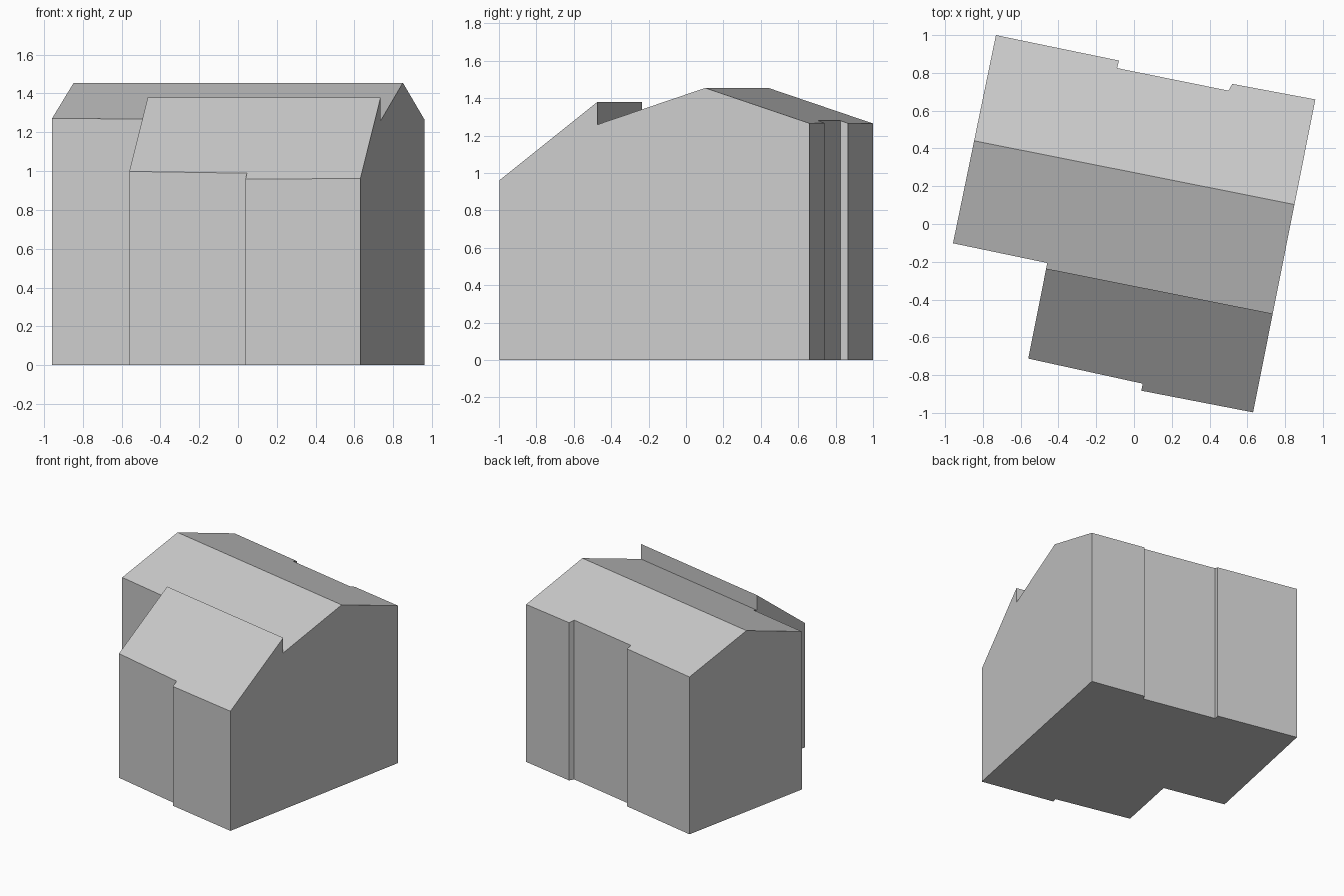
import bpy, bmesh, math
from mathutils import Matrix, Vector

cube = bpy.data.objects.get("Cube")
if cube:
    bpy.data.objects.remove(cube, do_unlink=True)

grey = bpy.data.materials.new("plain_grey")
grey.use_nodes = True
colour = (0.6, 0.6, 0.6, 1)
grey.diffuse_color = colour
grey.node_tree.nodes["Principled BSDF"].inputs["Base Color"].default_value = colour

RIGHT_U, WING_U = 0.813, -0.41      # side walls
RIDGE_V, STEP_V = 0.267, -0.322     # ridge line and step between the roofs
RIDGE_Z, STEP_Z = 1.455, 1.38
PITCH, WING_PITCH = 0.333, 0.785


def add_block(bm, outline, slopes):
    """Extrude an outline, then trim it under roof slopes (v, z, rise)."""
    part = bmesh.new()
    base = part.faces.new([part.verts.new((u, v, 0)) for u, v in outline])
    top = bmesh.ops.extrude_face_region(part, geom=[base], use_keep_orig=True)
    moved = [e for e in top["geom"] if isinstance(e, bmesh.types.BMVert)]
    bmesh.ops.translate(part, verts=moved, vec=(0, 0, 3))
    for v, z, rise in slopes:
        cut = bmesh.ops.bisect_plane(
            part, geom=part.verts[:] + part.edges[:] + part.faces[:],
            plane_co=(0, v, z), plane_no=Vector((0, -rise, 1)), clear_outer=True)
        edges = [e for e in cut["geom_cut"] if isinstance(e, bmesh.types.BMEdge)]
        bmesh.ops.holes_fill(part, edges=edges, sides=0)
    mesh = bpy.data.meshes.new("block")
    part.to_mesh(mesh)
    part.free()
    bm.from_mesh(mesh)
    bpy.data.meshes.remove(mesh)


bm = bmesh.new()

# main gabled block, with a shallow recess in the back wall
add_block(bm, [
    (-0.92, -0.287), (WING_U, -0.292), (WING_U, STEP_V), (RIGHT_U, STEP_V),
    (RIGHT_U, 0.834), (0.366, 0.829), (0.353, 0.79), (-0.249, 0.792),
    (-0.247, 0.833), (-0.912, 0.838)],
    [(RIDGE_V, RIDGE_Z, PITCH), (RIDGE_V, RIDGE_Z, -PITCH)])

# front wing with a single slope and a small jog in its front wall
add_block(bm, [
    (WING_U, STEP_V), (WING_U, -0.808), (0.21, -0.82), (0.21, -0.858),
    (RIGHT_U, -0.855), (RIGHT_U, STEP_V)],
    [(STEP_V, STEP_Z, WING_PITCH)])

# open the shared wall, keeping only the upstand above the main roof
eave_z = RIDGE_Z - PITCH * (RIDGE_V - STEP_V)
bmesh.ops.bisect_plane(bm, geom=bm.verts[:] + bm.edges[:] + bm.faces[:],
                       plane_co=(0, 0, eave_z), plane_no=(0, 0, 1))
bmesh.ops.remove_doubles(bm, verts=bm.verts[:], dist=0.002)
shared = [f for f in bm.faces
          if all(abs(v.co.y - STEP_V) < 0.003 for v in f.verts)
          and f.calc_center_median().z < eave_z
          and f.calc_center_median().x > WING_U + 0.01]
bmesh.ops.delete(bm, geom=shared, context="FACES")
bmesh.ops.dissolve_limit(bm, angle_limit=math.radians(0.5),
                         verts=bm.verts[:], edges=bm.edges[:])
bmesh.ops.recalc_face_normals(bm, faces=bm.faces[:])

# turn the building on its plot
bmesh.ops.transform(bm, matrix=Matrix.Rotation(math.radians(-11.25), 4, "Z"),
                    verts=bm.verts[:])
mesh = bpy.data.meshes.new("house")
bm.to_mesh(mesh)
bm.free()
mesh.materials.append(grey)
house = bpy.data.objects.new("house", mesh)
bpy.context.collection.objects.link(house)
